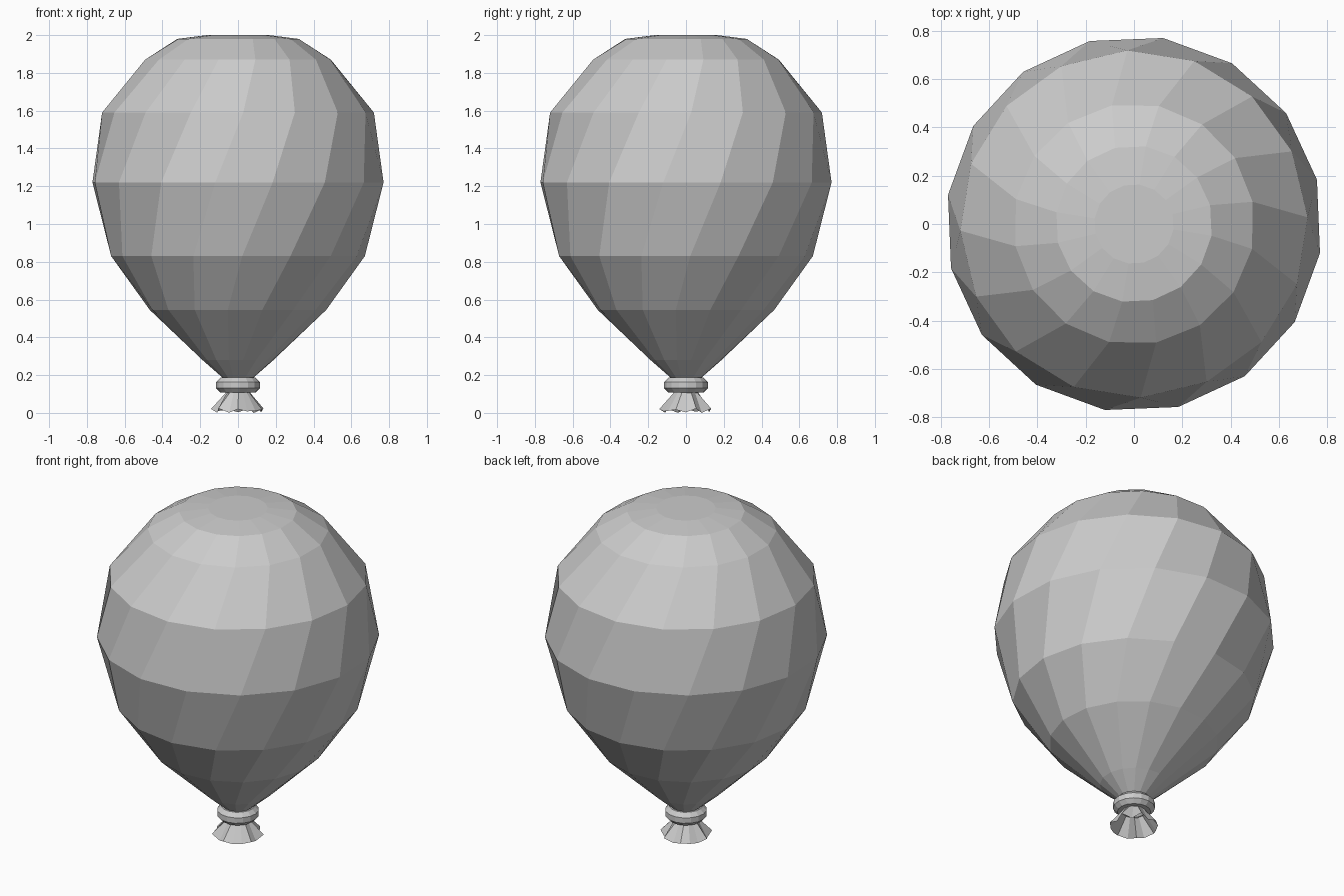
import bpy, bmesh
from math import sin, cos, radians, pi

if "Cube" in bpy.data.objects:
    bpy.data.objects.remove(bpy.data.objects["Cube"])

N = 16  # sides around the balloon


def ring_mesh(name, rings, cap_top=False, cap_bottom=False, loop=False):
    """Skin a list of vertex rings (ordered top to bottom) with quads."""
    bm = bmesh.new()
    vr = [[bm.verts.new(p) for p in ring] for ring in rings]
    pairs = list(zip(vr, vr[1:]))
    if loop:
        pairs.append((vr[-1], vr[0]))
    for a, b in pairs:
        for i in range(N):
            j = (i + 1) % N
            bm.faces.new((a[i], b[i], b[j], a[j]))
    if cap_top:
        bm.faces.new(vr[0])
    if cap_bottom:
        bm.faces.new(vr[-1][::-1])
    me = bpy.data.meshes.new(name)
    bm.to_mesh(me)
    bm.free()
    ob = bpy.data.objects.new(name, me)
    bpy.context.collection.objects.link(ob)
    return ob


def circle(r, z, phase=0.0):
    return [(r * cos(2 * pi * i / N + phase), r * sin(2 * pi * i / N + phase), z)
            for i in range(N)]


def twist(z):
    return radians(30 * z - 45.5)


# Balloon envelope: facets twist steadily with height
profile = [(0.165, 2.0), (0.325, 1.98), (0.50, 1.87), (0.72, 1.59), (0.78, 1.22),
           (0.672, 0.83), (0.47, 0.545), (0.19, 0.28), (0.08, 0.185), (0.066, 0.15)]
ring_mesh("balloon", [circle(r, z, twist(z)) for r, z in profile],
          cap_top=True, cap_bottom=True)

# Tied knot: a rolled ring round the neck
M = 8
knot = []
for k in range(M):
    t = -2 * pi * (k + 0.5) / M
    knot.append(circle(0.076 + 0.043 * cos(t), 0.147 + 0.043 * sin(t), twist(0.15)))
ring_mesh("knot", knot, loop=True)

# Ruffled skirt below the knot, open at the bottom
hem = []
for i in range(N):
    a = 2 * pi * i / N + twist(0)
    wave = cos(7 * (a - radians(225)))
    r = 0.132 + 0.014 * wave
    hem.append((r * cos(a), r * sin(a), 0.012 + 0.012 * wave))
ring_mesh("skirt", [circle(0.06, 0.15, twist(0.1)), circle(0.066, 0.105, twist(0.1)), hem])
